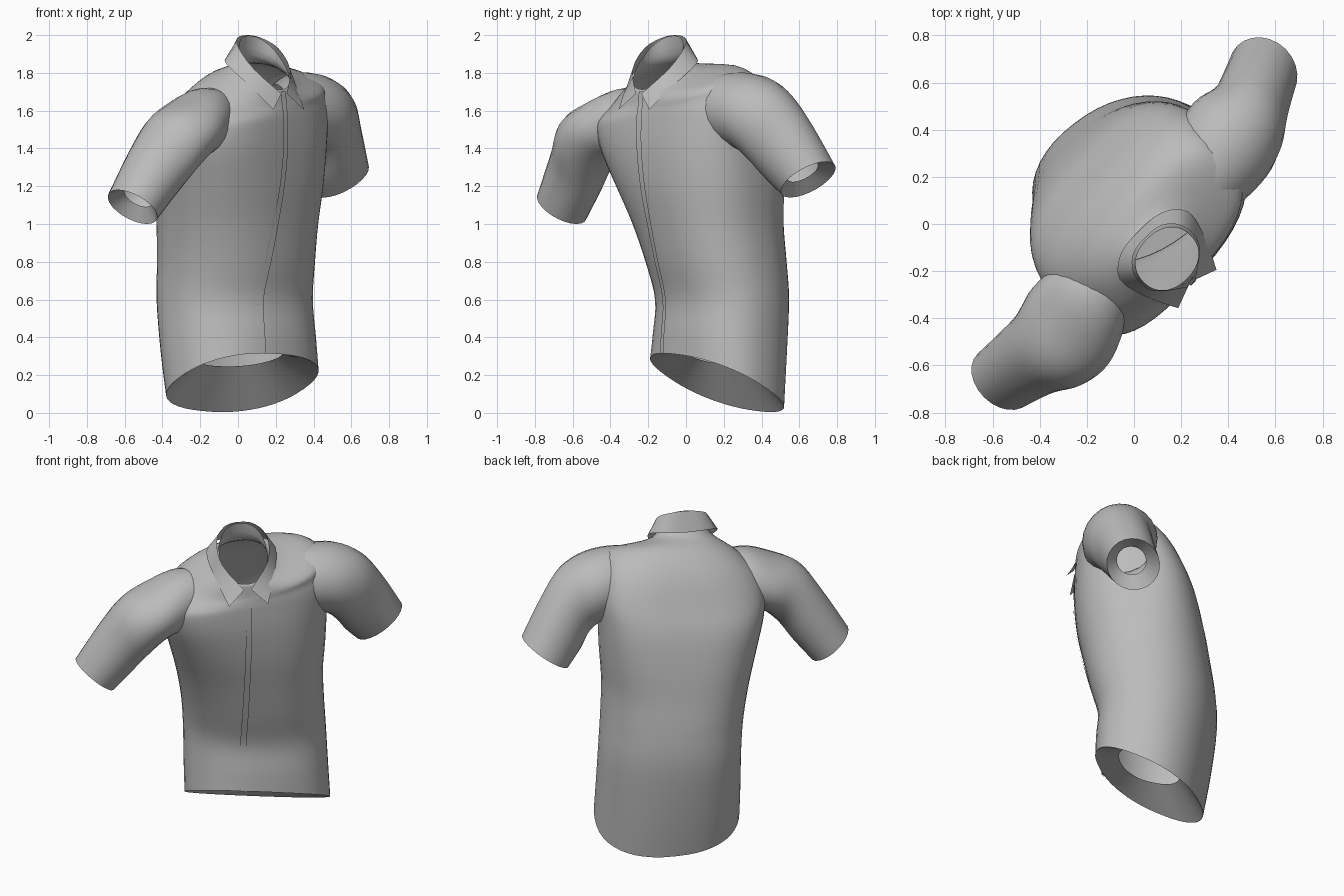
import bpy, bmesh, math
from mathutils import Vector

if "Cube" in bpy.data.objects:
    bpy.data.objects.remove(bpy.data.objects["Cube"], do_unlink=True)

SIDES = 48

cloth = bpy.data.materials.new("grey_cloth")
cloth.use_nodes = True
cloth.diffuse_color = (0.5, 0.5, 0.5, 1)
cloth.node_tree.nodes["Principled BSDF"].inputs["Base Color"].default_value = (0.5, 0.5, 0.5, 1)


def to_world(p):
    """Local (across shoulders, forward, up) turned to face diagonally."""
    s = math.sqrt(0.5)
    return Vector(((p[0] + p[1]) * s, (p[0] - p[1]) * s, p[2]))


def spline(keys, steps):
    """Catmull-Rom through tuples of equal length."""
    out = []
    for i in range(len(keys) - 1):
        a, b, c, d = (Vector(keys[min(max(i + k, 0), len(keys) - 1)]) for k in (-1, 0, 1, 2))
        for j in range(steps):
            t = j / steps
            out.append(b + 0.5 * t * (c - a + t * (2 * a - 5 * b + 4 * c - d
                                                   + t * (3 * (b - c) + d - a))))
    return out + [Vector(keys[-1])]


def sheet(name, rows, closed=False):
    """Skin a list of point rows into a smooth open cloth surface."""
    bm = bmesh.new()
    grid = [[bm.verts.new(to_world(p)) for p in row] for row in rows]
    n = len(rows[0])
    for lower, upper in zip(grid, grid[1:]):
        for i in range(n if closed else n - 1):
            j = (i + 1) % n
            bm.faces.new((lower[j], lower[i], upper[i], upper[j]))
    mesh = bpy.data.meshes.new(name)
    bm.to_mesh(mesh)
    bm.free()
    mesh.materials.append(cloth)
    mesh.shade_smooth()
    obj = bpy.data.objects.new(name, mesh)
    bpy.context.scene.collection.objects.link(obj)


def power(x, n):
    return math.copysign(abs(x) ** (2 / n), x)


def body_ring(key):
    """Ring from height, side, back and front limits, tilts, twist, squareness."""
    z, right, left, back, front, tilt_side, tilt_front, twist, square = key
    ring = []
    for i in range(SIDES):
        t = 2 * math.pi * i / SIDES
        du = (left - right) / 2 * power(math.cos(t), square)
        dv = (front - back) / 2 * power(math.sin(t), square)
        ring.append(Vector(((left + right) / 2 + du, (front + back) / 2 + dv + twist * du,
                            z + tilt_side * du + tilt_front * dv)))
    return ring


# Torso from curved hem up to the neck stand
body_keys = [
    [0.16, -0.285, 0.55, -0.40, 0.20, -0.08, 0.5, 0.1, 2.3],
    [0.36, -0.285, 0.54, -0.445, 0.195, -0.02, 0.2, 0.12, 2.25],
    [0.6, -0.285, 0.53, -0.48, 0.185, 0, 0, 0.13, 2.2],
    [0.8, -0.305, 0.515, -0.475, 0.235, 0, 0, 0.1, 2.2],
    [1.0, -0.345, 0.505, -0.45, 0.28, 0, 0, 0.06, 2.3],
    [1.2, -0.40, 0.515, -0.42, 0.322, 0, 0, 0, 2.5],
    [1.4, -0.45, 0.52, -0.37, 0.345, 0.03, 0, -0.05, 2.8],
    [1.55, -0.46, 0.525, -0.30, 0.345, 0.08, 0, -0.07, 2.9],
    [1.66, -0.42, 0.50, -0.21, 0.34, 0.12, -0.2, -0.06, 2.6],
    [1.735, -0.33, 0.43, -0.09, 0.335, 0.12, -0.43, -0.02, 2.4],
    [1.785, -0.185, 0.175, 0.05, 0.33, 0.02, -0.6, 0, 2.2],
    [1.855, -0.145, 0.135, 0.085, 0.322, 0, -1.2, 0, 2.2],
]
body_rows = [body_ring(k) for k in spline(body_keys, 4)]
sheet("shirt_body", body_rows, closed=True)

# Lining turned inward from the hem
lining_top = body_ring([0.29, -0.09, 0.34, -0.27, 0.07, -0.04, 0.25, 0.1, 2.3])
sheet("hem_lining", [lining_top, body_rows[0]], closed=True)


def centre(row):
    return sum(row, Vector((0, 0, 0))) / len(row)


# Short sleeves: top edge, underside edge, forward centre and half width
def sleeve(name, keys):
    rows = []
    for top_u, top_z, low_u, low_z, mid, half in spline(keys, 4):
        ring = []
        for i in range(SIDES // 2):
            t = 4 * math.pi * i / SIDES
            k = (1 + math.cos(t)) / 2
            ring.append(Vector((low_u + (top_u - low_u) * k, mid + half * math.sin(t),
                                low_z + (top_z - low_z) * k)))
        rows.append(ring if keys[0][0] < 0 else ring[::-1])
    sheet(name, rows, closed=True)
    # Cuff lining turned inward from the opening
    end, inner = centre(rows[-1]), centre(rows[-3])
    lip = [end + (p - end) * 0.55 + (inner - end) * 0.6 for p in rows[-1]]
    sheet(name + "_lining", [rows[-1], lip], closed=True)


sleeve("left_sleeve", [
    (0.16, 1.74, 0.18, 1.50, 0.12, 0.09),
    (0.38, 1.80, 0.36, 1.42, 0.06, 0.195),
    (0.58, 1.785, 0.50, 1.38, 0.035, 0.22),
    (0.74, 1.70, 0.57, 1.32, 0.025, 0.19),
    (0.86, 1.54, 0.63, 1.23, -0.02, 0.168),
    (0.98, 1.33, 0.71, 1.14, -0.07, 0.155)])
sleeve("right_sleeve", [
    (-0.16, 1.70, -0.18, 1.48, 0.10, 0.08),
    (-0.36, 1.72, -0.33, 1.38, 0.095, 0.19),
    (-0.54, 1.655, -0.45, 1.34, 0.115, 0.228),
    (-0.70, 1.575, -0.55, 1.25, 0.125, 0.205),
    (-0.82, 1.42, -0.64, 1.13, 0.095, 0.172),
    (-0.97, 1.18, -0.75, 1.0, 0.07, 0.15)])


# Folded collar with two pointed tips, mirrored about the neck
def mirrored(points):
    other = [(-u, v, z) for u, v, z in points[:0:-1]]
    return [p + Vector((-0.005, 0, 0)) for p in spline(other + points, 3)]


fold = mirrored([(0, 0.075, 2.0), (0.09, 0.09, 1.985), (0.148, 0.16, 1.93),
                 (0.135, 0.26, 1.82), (0.02, 0.35, 1.69)])
edge = mirrored([(0, 0.035, 1.88), (0.125, 0.05, 1.88), (0.205, 0.125, 1.845),
                 (0.175, 0.26, 1.735), (0.115, 0.385, 1.605)])
sheet("collar", [edge, fold])


# Front button band, lying just over the body
def on_front(row, u):
    for p, q in zip(row, row[1:SIDES // 2 + 1]):
        if q[0] <= u <= p[0]:
            return p.lerp(q, (p[0] - u) / (p[0] - q[0])) + Vector((0, 0.008, 0))


band_rows = [[on_front(row, u) for u in (0.02, 0.0, -0.015)] for row in body_rows[:-4]]
sheet("button_band", band_rows)
